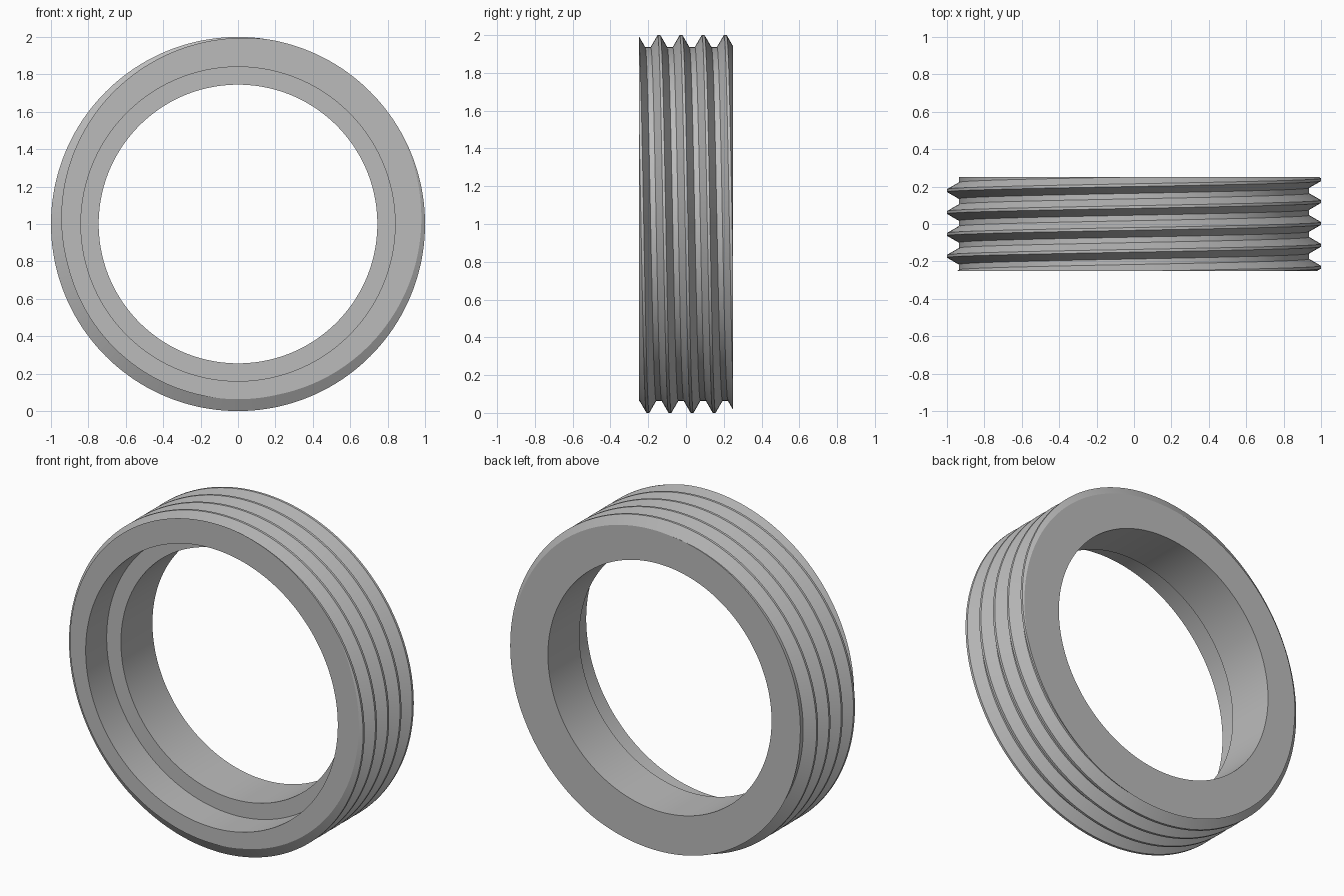
import bpy
import bmesh
from math import cos, sin, sqrt, tau

default_cube = bpy.data.objects.get("Cube")
if default_cube:
    bpy.data.objects.remove(default_cube, do_unlink=True)

SEGMENTS = 256
HALF = 0.25          # half the ring depth
PITCH = 0.117
ROOT = 1 - PITCH * sqrt(3) * 5 / 16
START = 0.003        # crest position at the +x side
# counterbore, shelf and through bore as (radius, y)
BORE = [(0.84, -HALF), (0.84, -0.05), (0.745, -0.05), (0.745, HALF)]


def thread_radius(y, shift):
    """Radius of the sixty-degree thread at depth y."""
    d = abs((y - shift + PITCH / 2) % PITCH - PITCH / 2)
    return min(1, max(ROOT, 1 - (d - PITCH / 16) * sqrt(3)))


def section(turn):
    """Closed cross-section of the ring at a fraction of a full turn."""
    shift = START - PITCH * turn
    points = []
    for k in range(-4, 6):
        for corner in (-3 / 8, -1 / 16, 1 / 16, 3 / 8):
            y = shift + (k + corner) * PITCH
            y = min(HALF, max(-HALF, y))
            points.append((thread_radius(y, shift), y))
    return points + BORE[::-1]


# Threaded ring: sweep the shifting section, then weld the helix seam
bm = bmesh.new()
columns = []
for i in range(SEGMENTS + 1):
    a = tau * i / SEGMENTS
    columns.append([bm.verts.new((r * cos(a), y, 1 + r * sin(a)))
                    for r, y in section(i / SEGMENTS)])
for left, right in zip(columns, columns[1:]):
    for j in range(len(left)):
        n = (j + 1) % len(left)
        bm.faces.new((left[j], left[n], right[n], right[j]))
bmesh.ops.remove_doubles(bm, verts=bm.verts, dist=0.00002)
bmesh.ops.recalc_face_normals(bm, faces=bm.faces)

mesh = bpy.data.meshes.new("threaded_ring")
bm.to_mesh(mesh)
bm.free()
ring = bpy.data.objects.new("threaded_ring", mesh)
bpy.context.collection.objects.link(ring)

# Plain grey finish
grey = bpy.data.materials.new("plain_grey")
grey.use_nodes = True
colour = (0.5, 0.5, 0.5, 1)
grey.diffuse_color = colour
grey.node_tree.nodes["Principled BSDF"].inputs["Base Color"].default_value = colour
mesh.materials.append(grey)

# Smooth round walls with crisp thread and bore edges
bpy.ops.object.select_all(action="DESELECT")
ring.select_set(True)
bpy.context.view_layer.objects.active = ring
bpy.ops.object.shade_smooth_by_angle(angle=0.5)
